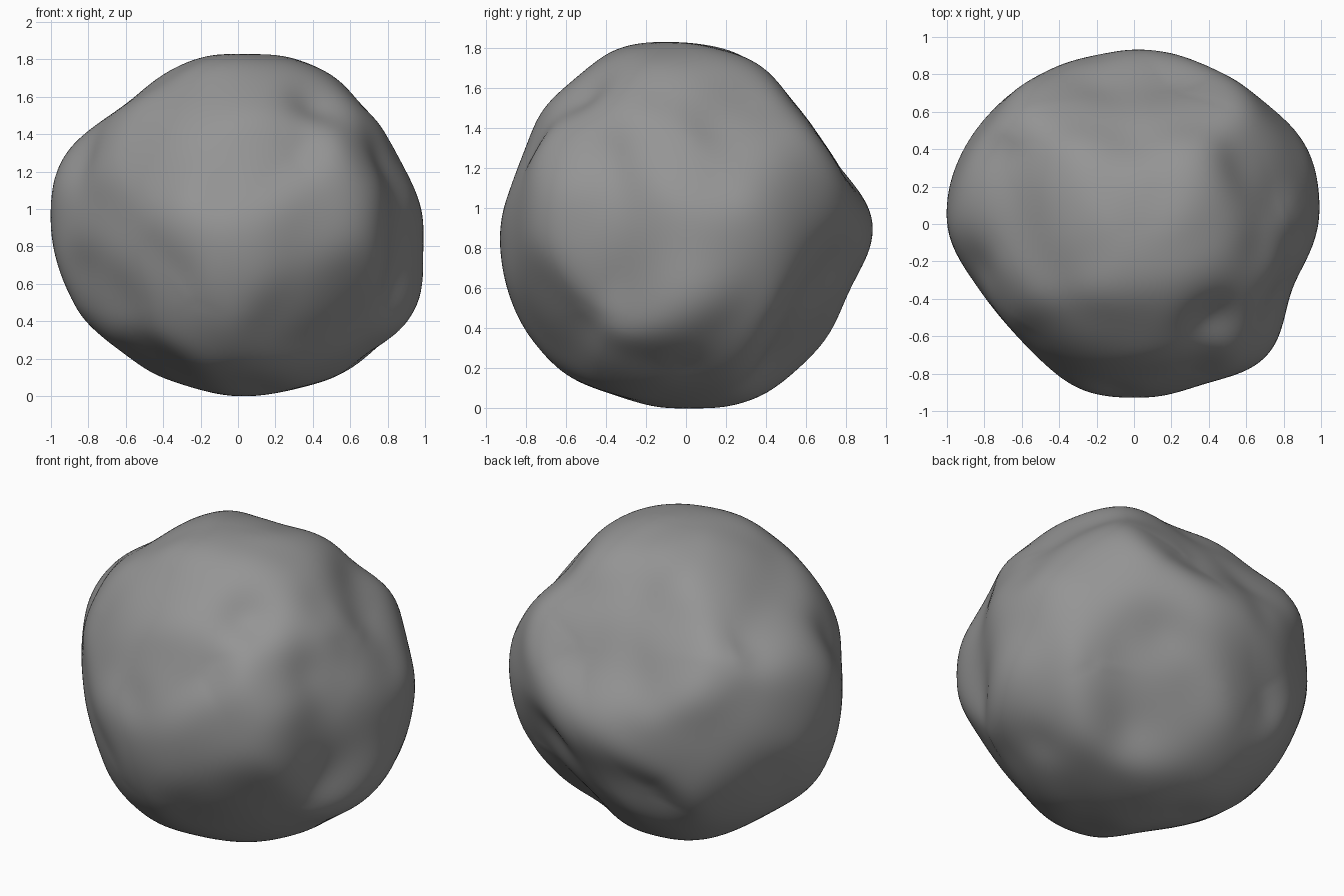
import bpy
import bmesh
import math
from mathutils import Vector

start_cube = bpy.data.objects.get("Cube")
if start_cube:
    bpy.data.objects.remove(start_cube, do_unlink=True)

CENTRE_HEIGHT = 0.92


def outline(azimuth, elevation, radii):
    """Rock contour seen along one direction: view, right and up axes, radii in percent."""
    a, e = math.radians(azimuth), math.radians(elevation)
    right = Vector((-math.sin(a), math.cos(a), 0))
    up = Vector((-math.cos(a) * math.sin(e), -math.sin(a) * math.sin(e), math.cos(e)))
    return right.cross(up), right, up, [r / 100 for r in radii]


# Contours, sampled evenly counter-clockwise from the right
outlines = [
    outline(-90, 0, [100, 93, 95, 93.5, 92.5, 90, 88, 100, 100, 97.5, 96, 91, 92, 94, 101, 105]),
    outline(0, 0, [93.5, 81, 81, 88.5, 90.5, 94, 93, 88.5, 92.5, 95, 97, 92.5, 93, 93.5, 92.5, 88]),
    outline(-90, 90, [98.5, 101, 97, 94, 93.5, 93.5, 96, 99.5, 100, 90, 86.5, 92, 94, 93, 100, 91.5]),
    outline(-45, 30, [97, 99.5, 96.5, 90, 91, 89, 91.5, 90.5, 87, 89.5, 95, 96.5, 96, 98, 101, 100.5]),
    outline(135, 30, [89, 88, 90, 91.5, 95, 94.5, 88, 97.5, 96.5, 88.5, 85, 91.5, 95, 92, 94.5, 87.5]),
    outline(45, -30, [98, 98, 88.5, 85.5, 93, 93.5, 95.5, 97, 101, 93.5, 92.5, 97.5, 90, 91.5, 95, 96.5]),
]

# Soft hollows: direction, angular width, depth
hollows = [
    ((0.45, -0.55, 0.69), 0.18, 0.065),
    ((0.83, -0.42, 0.37), 0.18, 0.055),
    ((0.65, -0.12, 0.62), 0.16, 0.02),
    ((0.00, 0.50, 0.80), 0.20, 0.025),
    ((-0.82, -0.22, 0.35), 0.15, 0.015),
    ((-0.12, -0.96, 0.15), 0.14, 0.015),
    ((0.65, 0.00, -0.68), 0.13, 0.015),
    ((0.49, 0.84, -0.23), 0.24, 0.05),
    ((0.66, 0.68, 0.20), 0.25, 0.02),
    ((-0.21, 0.97, 0.06), 0.15, 0.015),
]


def contour_radius(radii, angle):
    """Smooth closed interpolation of the sampled radii."""
    n = len(radii)
    s = (angle / math.tau) % 1.0 * n
    i, t = int(s), s - int(s)
    a, b, c, d = (radii[(i + k) % n] for k in (-1, 0, 1, 2))
    return b + 0.5 * t * (c - a + t * (2 * a - 5 * b + 4 * c - d + t * (3 * (b - c) + d - a)))


def hull_radius(direction):
    """Radius inside every contour, rounded off between the contours."""
    best, gap = 2.0, 1.0
    for view, right, up, radii in outlines:
        u, v = direction.dot(right), direction.dot(up)
        length = math.hypot(u, v)
        gap = min(gap, abs(direction.dot(view)))
        if length > 0.4:
            best = min(best, contour_radius(radii, math.atan2(v, u)) / length)
    return best * (1 - 0.45 * gap * gap)


def blur(values, neighbours, steps):
    """Average each value with its neighbours, several times."""
    for _ in range(steps):
        values = [sum(values[j] for j in ring) / len(ring) for ring in neighbours]
    return values


# Rock body: sphere whose radius follows the contours
bm = bmesh.new()
bmesh.ops.create_icosphere(bm, subdivisions=6, radius=1)
bm.verts.ensure_lookup_table()
bm.verts.index_update()
directions = [v.co.normalized() for v in bm.verts]
neighbours = [[v.index] + [e.other_vert(v).index for e in v.link_edges] for v in bm.verts]
raw = [hull_radius(d) for d in directions]

# Soften the edges, then give back the size lost in softening
soft = blur(raw, neighbours, 12)
lost = blur([r - s for r, s in zip(raw, soft)], neighbours, 12)
radius = [s + d for s, d in zip(soft, lost)]

# Hollows pressed into the surface
for direction, width, depth in hollows:
    centre = Vector(direction).normalized()
    radius = [r - depth * math.exp(-(d.angle(centre) / width) ** 2)
              for r, d in zip(radius, directions)]

for v, d, r in zip(bm.verts, directions, radius):
    v.co = d * r + Vector((0, 0, CENTRE_HEIGHT))

mesh = bpy.data.meshes.new("rock")
bm.to_mesh(mesh)
bm.free()
rock = bpy.data.objects.new("rock", mesh)
bpy.context.collection.objects.link(rock)
for polygon in mesh.polygons:
    polygon.use_smooth = True

# Plain grey stone
stone = bpy.data.materials.new("grey_stone")
stone.use_nodes = True
colour = (0.30, 0.30, 0.30, 1)
stone.diffuse_color = colour
stone.node_tree.nodes["Principled BSDF"].inputs["Base Color"].default_value = colour
mesh.materials.append(stone)
